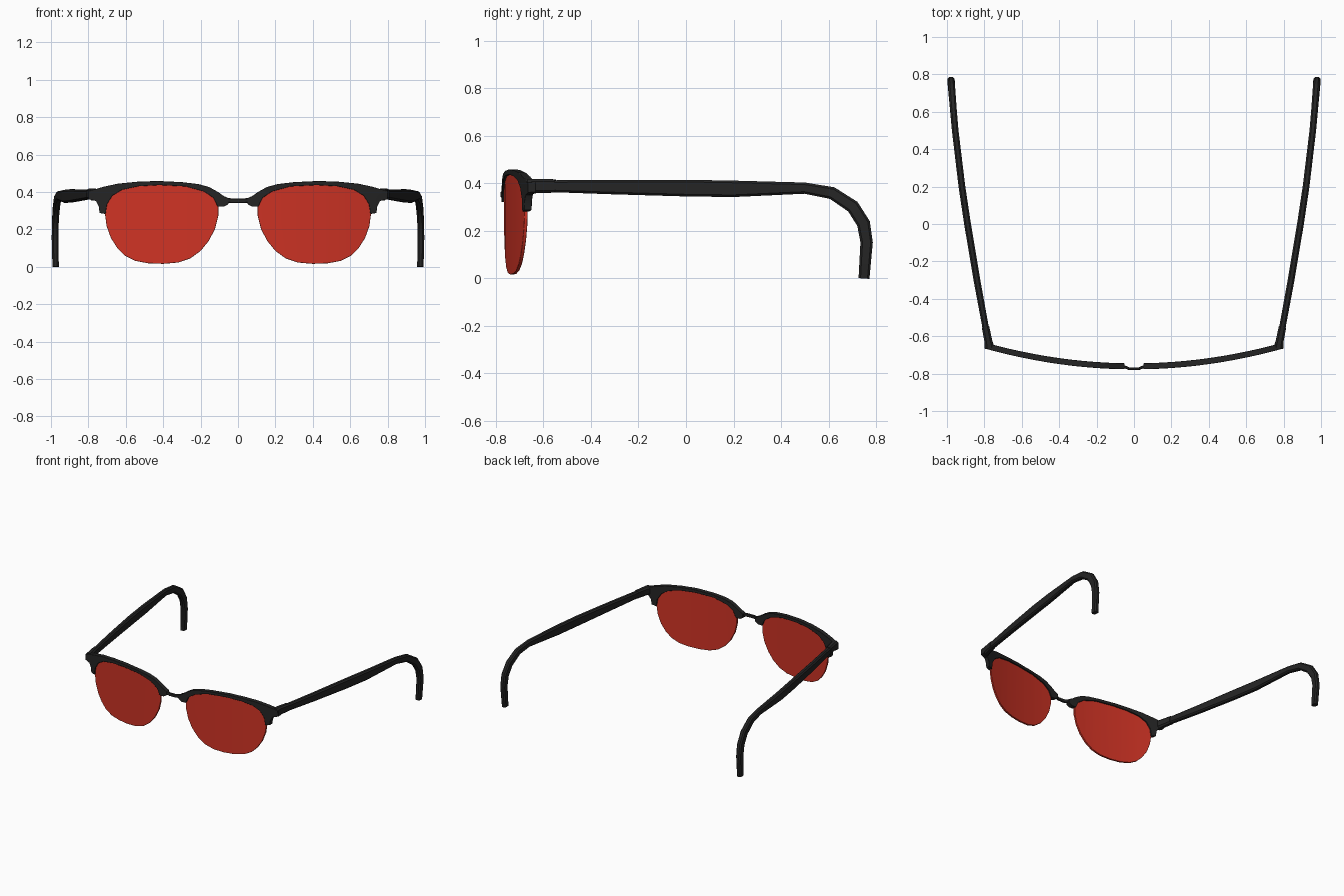
import bpy, bmesh, math
from mathutils import Vector

if "Cube" in bpy.data.objects:
    bpy.data.objects.remove(bpy.data.objects["Cube"])


def material(name, rgb):
    m = bpy.data.materials.new(name)
    m.diffuse_color = (*rgb, 1)
    m.use_nodes = True
    m.node_tree.nodes["Principled BSDF"].inputs["Base Color"].default_value = m.diffuse_color
    return m


BLACK = material("frame black", (0.018, 0.018, 0.018))
RED = material("lens red", (0.62, 0.033, 0.018))


def finish(name, bm, mat, mirror=True, bevel=0.0):
    bmesh.ops.recalc_face_normals(bm, faces=bm.faces)
    me = bpy.data.meshes.new(name)
    bm.to_mesh(me)
    bm.free()
    ob = bpy.data.objects.new(name, me)
    bpy.context.collection.objects.link(ob)
    me.materials.append(mat)
    if bevel:
        b = ob.modifiers.new("soft edge", "BEVEL")
        b.width, b.segments = bevel, 2
        b.limit_method, b.angle_limit = "ANGLE", math.radians(50)
    if mirror:
        ob.modifiers.new("mirror", "MIRROR")
    bpy.ops.object.select_all(action="DESELECT")
    ob.select_set(True)
    bpy.context.view_layer.objects.active = ob
    bpy.ops.object.shade_smooth_by_angle(angle=math.radians(35))
    return ob


def front_y(x):
    """Wrap of the front of the glasses."""
    return -0.777 + 0.175 * x * x


def curved_plate(name, outline, offset, depth, mat, bevel):
    """Extrude an x-z outline, slice it in x and bend it to the wrap."""
    bm = bmesh.new()
    face = bm.faces.new([bm.verts.new((x, 0, z)) for x, z in outline])
    ext = bmesh.ops.extrude_face_region(bm, geom=[face])
    for v in ext["geom"]:
        if isinstance(v, bmesh.types.BMVert):
            v.co.y = depth
    for i in range(1, 12):
        bmesh.ops.bisect_plane(bm, geom=bm.verts[:] + bm.edges[:] + bm.faces[:],
                               dist=1e-5, plane_co=(i * 0.0671, 0, 0), plane_no=(1, 0, 0))
    for v in bm.verts:
        v.co.y += front_y(v.co.x) + offset
    return finish(name, bm, mat, bevel=bevel)


def loft(name, stations, ref, mat, mirror):
    """Sweep a chamfered rectangle; stations are (x, y, z, width, height)."""
    bm = bmesh.new()
    pts = [Vector(s[:3]) for s in stations]
    rings = []
    for i, s in enumerate(stations):
        t = (pts[min(i + 1, len(pts) - 1)] - pts[max(i - 1, 0)]).normalized()
        side = (ref - ref.dot(t) * t).normalized()
        up = side.cross(t)
        w, h = s[3] / 2, s[4] / 2
        c = min(w, h) * 0.5
        sec = [(w, h - c), (w - c, h), (c - w, h), (-w, h - c),
               (-w, c - h), (c - w, -h), (w - c, -h), (w, c - h)]
        rings.append([bm.verts.new(pts[i] + side * a + up * b) for a, b in sec])
    for r, q in zip(rings, rings[1:]):
        for k in range(8):
            bm.faces.new((r[k], r[(k + 1) % 8], q[(k + 1) % 8], q[k]))
    bm.faces.new(rings[0])
    bm.faces.new(rings[-1])
    return finish(name, bm, mat, mirror)


# Lenses
lens = [(0.42, 0.443), (0.53, 0.438), (0.62, 0.42), (0.67, 0.39), (0.70, 0.345),
        (0.712, 0.29), (0.703, 0.22), (0.68, 0.155), (0.645, 0.10), (0.605, 0.06),
        (0.55, 0.032), (0.48, 0.019), (0.40, 0.016), (0.32, 0.023), (0.255, 0.045),
        (0.20, 0.085), (0.155, 0.14), (0.122, 0.205), (0.105, 0.275), (0.105, 0.33),
        (0.13, 0.375), (0.18, 0.41), (0.28, 0.437)]
curved_plate("lens", lens, 0.009, 0.014, RED, 0.004)

# Brow bars over the lenses, with the outer corner lugs
brow = [(0.05, 0.366), (0.075, 0.378), (0.11, 0.402), (0.155, 0.427), (0.21, 0.442),
        (0.30, 0.453), (0.43, 0.459), (0.54, 0.455), (0.64, 0.445), (0.72, 0.428),
        (0.80, 0.404), (0.80, 0.362), (0.76, 0.352), (0.745, 0.325), (0.74, 0.288),
        (0.708, 0.282), (0.70, 0.335), (0.672, 0.38), (0.62, 0.412), (0.53, 0.431),
        (0.42, 0.437), (0.28, 0.430), (0.18, 0.402), (0.13, 0.367), (0.109, 0.322),
        (0.075, 0.322), (0.05, 0.336)]
curved_plate("brow_bar", brow, 0.0, 0.032, BLACK, 0.005)

# Bridge, bowed forward
loft("bridge", [(-0.09, -0.757, 0.358, 0.018, 0.034), (-0.055, -0.762, 0.355, 0.016, 0.026),
                (-0.025, -0.774, 0.353, 0.014, 0.024), (0.025, -0.774, 0.353, 0.014, 0.024),
                (0.055, -0.762, 0.355, 0.016, 0.026), (0.09, -0.757, 0.358, 0.018, 0.034)],
     Vector((0, 1, 0)), BLACK, False)

# Hinge blocks
loft("hinge", [(0.772, -0.662, 0.386, 0.05, 0.064), (0.778, -0.63, 0.389, 0.042, 0.06),
               (0.794, -0.55, 0.389, 0.04, 0.056)], Vector((1, 0, 0)), BLACK, True)

# Temple arms with hooked ear ends
loft("temple", [(0.792, -0.56, 0.388, 0.034, 0.05), (0.838, -0.31, 0.384, 0.036, 0.06),
                (0.890, 0.0, 0.380, 0.036, 0.07), (0.920, 0.2, 0.377, 0.036, 0.069),
                (0.956, 0.50, 0.380, 0.035, 0.047), (0.966, 0.615, 0.359, 0.035, 0.052),
                (0.973, 0.702, 0.302, 0.036, 0.056), (0.977, 0.747, 0.231, 0.036, 0.056),
                (0.978, 0.760, 0.152, 0.036, 0.052), (0.975, 0.749, 0.0, 0.034, 0.046)],
     Vector((1, 0, 0)), BLACK, True)
